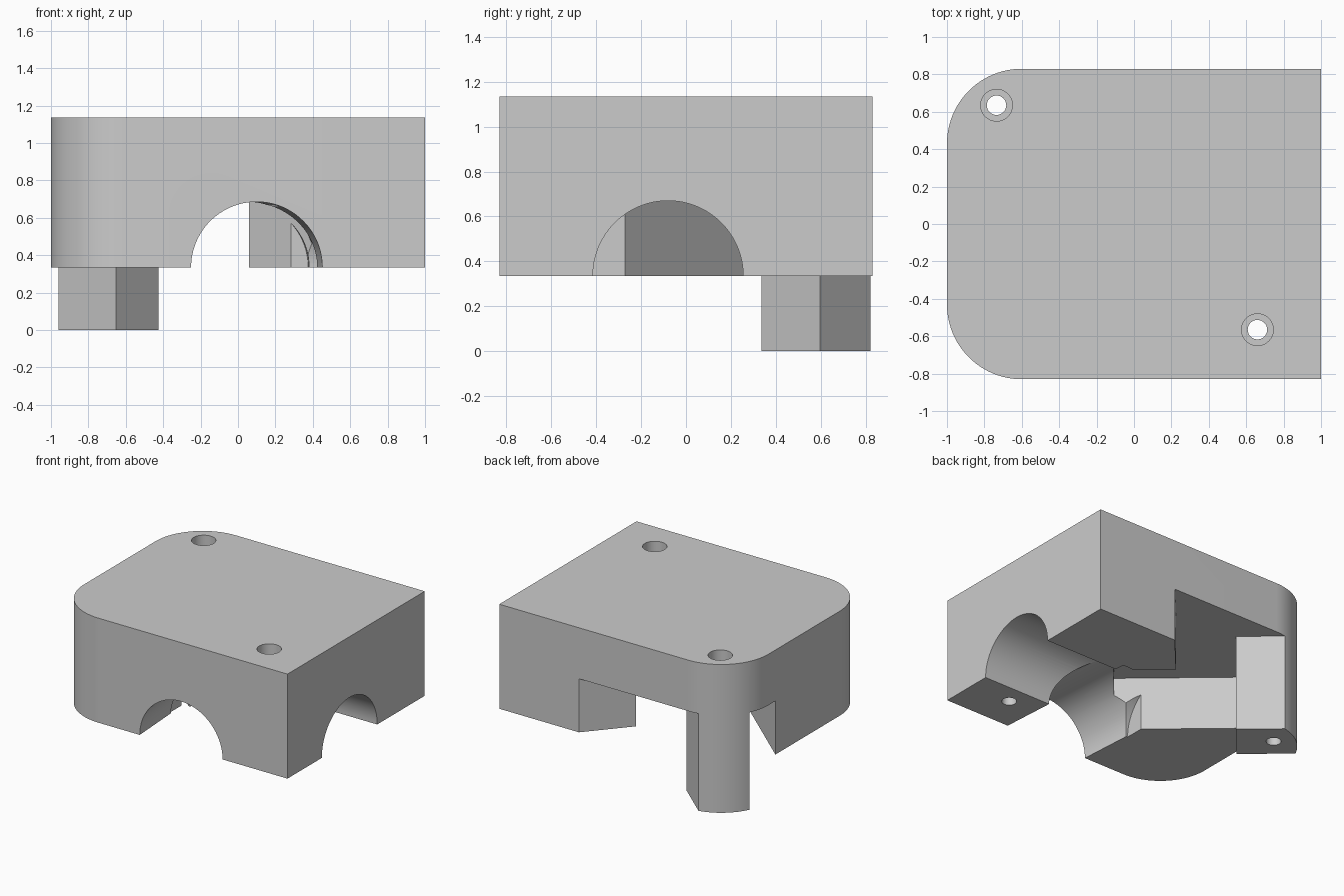
import bpy, bmesh, math
from mathutils import Vector

cube = bpy.data.objects.get("Cube")
if cube:
    bpy.data.objects.remove(cube, do_unlink=True)

TOP, BASE, CEILING = 1.135, 0.335, 0.745
U = Vector((-0.754, 0.657))   # direction along the diagonal slot
N = Vector((0.657, 0.754))    # direction across the slot


def prism(name, points, z0, z1):
    """Extrude a counter-clockwise or clockwise outline between two heights."""
    bm = bmesh.new()
    face = bm.faces.new([bm.verts.new((p[0], p[1], z0)) for p in points])
    ext = bmesh.ops.extrude_face_region(bm, geom=[face])
    verts = [v for v in ext["geom"] if isinstance(v, bmesh.types.BMVert)]
    bmesh.ops.translate(bm, verts=verts, vec=(0, 0, z1 - z0))
    bmesh.ops.recalc_face_normals(bm, faces=bm.faces)
    mesh = bpy.data.meshes.new(name)
    bm.to_mesh(mesh)
    bm.free()
    obj = bpy.data.objects.new(name, mesh)
    bpy.context.collection.objects.link(obj)
    return obj


def cylinder(name, start, end, radius, sides=64):
    start, end = Vector(start), Vector(end)
    axis = end - start
    bpy.ops.mesh.primitive_cylinder_add(vertices=sides, radius=radius, depth=axis.length,
                                        location=(start + end) / 2,
                                        rotation=axis.to_track_quat('Z', 'Y').to_euler())
    obj = bpy.context.object
    obj.name = name
    return obj


def diagonal(points):
    """Turn slot-aligned coordinates into x, y."""
    return [U * u + N * n for u, n in points]


def cut(target, cutter):
    cutter.hide_render = True
    mod = target.modifiers.new("cut", 'BOOLEAN')
    mod.operation, mod.solver, mod.object = 'DIFFERENCE', 'EXACT', cutter
    bpy.context.view_layer.objects.active = target
    bpy.ops.object.modifier_apply(modifier=mod.name)
    bpy.data.objects.remove(cutter, do_unlink=True)


# Block outline with two rounded corners
R, W = 0.4, 0.83
outline = [(1, -W), (1, W)]
for cy, start in ((W - R, 90), (R - W, 180)):
    for i in range(25):
        a = math.radians(start + 90 * i / 24)
        outline.append((R - 1 + R * math.cos(a), cy + R * math.sin(a)))
block = prism("clamp_block", outline, 0, TOP)

# Notch in the cutters that leaves the corner leg standing
leg = [(3, -0.174), (0.712, -0.174), (0.712, 0.172), (3, 0.172)]

# Everything under the base except the leg
cut(block, prism("base_trim", diagonal([(-3, -3), (3, -3)] + leg + [(3, 3), (-3, 3)]), -0.2, BASE))

# Diagonal slot that opens out toward the leg corner
slot = [(-0.146, -0.395), (3, -0.395)] + leg + [(3, 3), (0.3, 3), (0.3, 0.433), (-0.146, 0.433)]
cut(block, prism("slot", diagonal(slot), -0.1, CEILING))

# Two half-round channels
tilt = 0.065
cut(block, cylinder("front_channel", (0.1 + 0.2 * tilt, -W - 0.2, BASE),
                    (0.1 - 1.14 * tilt, 0.31, BASE), 0.35, 96))
cut(block, cylinder("side_channel", (1.2, -0.08, BASE), (-0.29, -0.08, BASE), 0.335, 96))

# Counterbored screw holes
for x, y in ((-0.735, 0.635), (0.66, -0.565)):
    cut(block, cylinder("screw_hole", (x, y, -0.1), (x, y, TOP + 0.1), 0.052, 32))
    cut(block, cylinder("counterbore", (x, y, 0.6), (x, y, TOP + 0.1), 0.085, 40))

# Plain grey material
grey = bpy.data.materials.new("plain_grey")
grey.use_nodes = True
colour = (0.6, 0.6, 0.6, 1)
grey.diffuse_color = colour
grey.node_tree.nodes["Principled BSDF"].inputs["Base Color"].default_value = colour
block.data.materials.clear()
block.data.materials.append(grey)
for face in block.data.polygons:
    face.material_index = 0

bpy.ops.object.select_all(action='DESELECT')
block.select_set(True)
bpy.context.view_layer.objects.active = block
bpy.ops.object.shade_smooth_by_angle(angle=math.radians(25))
